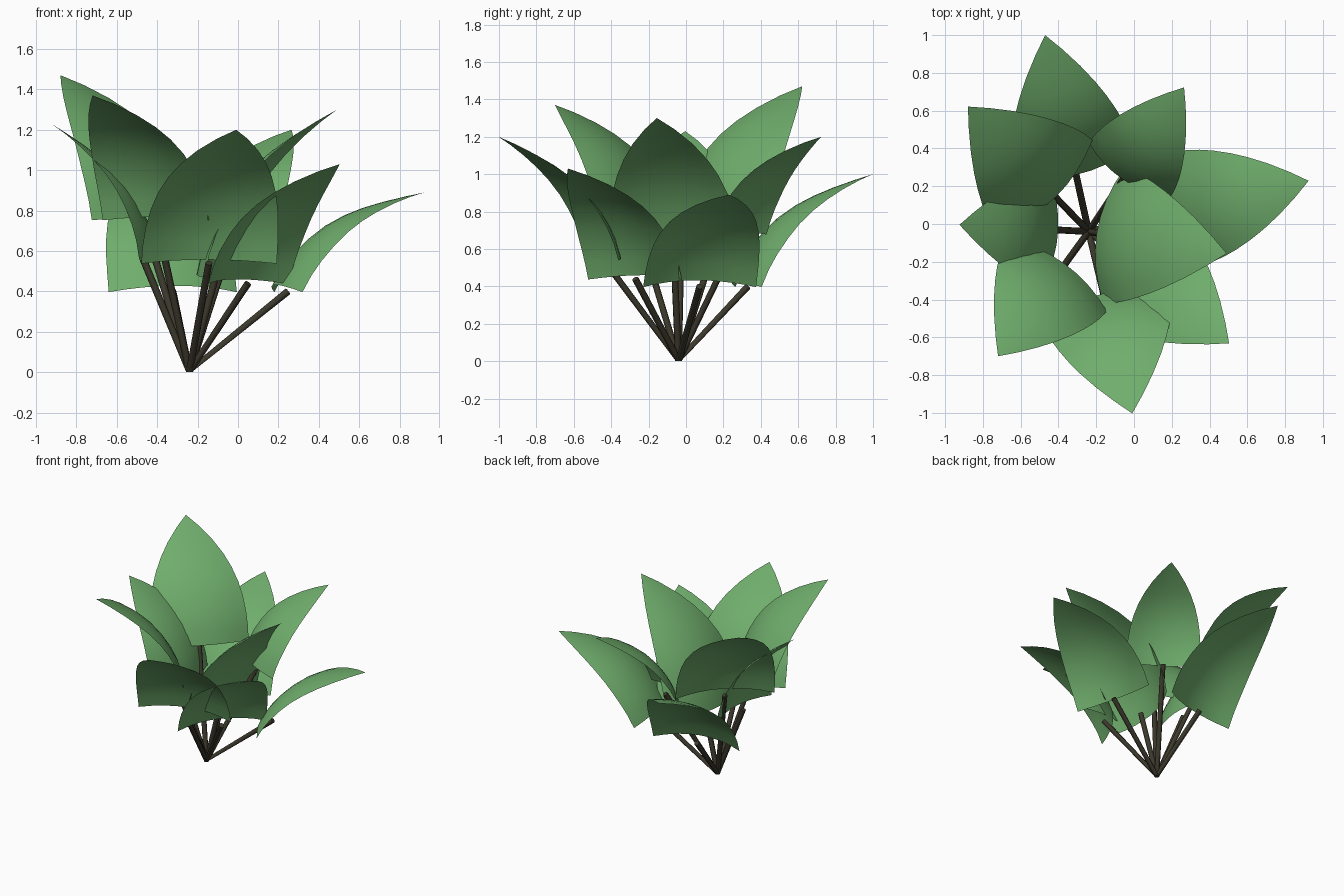
import bpy, math
from mathutils import Vector

if "Cube" in bpy.data.objects:
    bpy.data.objects.remove(bpy.data.objects["Cube"])

ROOT = Vector((-0.24, -0.04, 0.0))


def material(name, colour):
    m = bpy.data.materials.new(name)
    m.diffuse_color = (*colour, 1)
    m.use_nodes = True
    m.node_tree.nodes["Principled BSDF"].inputs["Base Color"].default_value = m.diffuse_color
    return m


GREEN = material("leaf_green", (0.16, 0.42, 0.15))
BROWN = material("stem_brown", (0.045, 0.04, 0.025))

# heading (deg), base radius, base height, tip radius, tip height, half width
LEAVES = [
    (102.5, 0.38, 0.40, 1.065, 1.00, 0.325),
    (56.5, 0.39, 0.68, 0.915, 1.20, 0.26),
    (13, 0.50, 0.40, 1.195, 0.89, 0.31),
    (321.5, 0.37, 0.44, 0.95, 1.03, 0.32),
    (283.5, 0.41, 0.54, 0.99, 1.20, 0.345),
    (234, 0.28, 0.755, 0.816, 1.37, 0.325),
    (177, 0.23, 0.56, 0.685, 1.23, 0.31),
    (134, 0.33, 0.755, 0.92, 1.47, 0.35),
    (351, 0.13, 0.47, 0.74, 1.30, 0.36),
]

# midrib height above the base-to-tip line, as fractions of leaf length
ARCH = [(0, 0.075), (0.1, 0.122), (0.2, 0.153), (0.32, 0.173), (0.43, 0.177),
        (0.55, 0.162), (0.66, 0.134), (0.78, 0.092), (0.9, 0.043), (1, 0)]
CROSS = 8


def make_mesh(name, verts, faces, mat):
    me = bpy.data.meshes.new(name)
    me.from_pydata(verts, [], faces)
    me.materials.append(mat)
    me.polygons.foreach_set("use_smooth", [True] * len(faces))
    ob = bpy.data.objects.new(name, me)
    bpy.context.collection.objects.link(ob)
    return ob


def leaf(name, heading, r0, z0, r1, z1, half):
    a = math.radians(heading)
    out = Vector((math.cos(a), math.sin(a), 0))
    side = Vector((-math.sin(a), math.cos(a), 0))
    base = ROOT + out * r0 + Vector((0, 0, z0))
    chord = ROOT + out * r1 + Vector((0, 0, z1)) - base
    length = chord.length
    along = chord.normalized()
    normal = along.cross(side)
    verts, faces = [], []
    for t, h in ARCH[:-1]:
        w = 1 - t ** 2.4
        for i in range(CROSS + 1):
            s = (2 * i / CROSS - 1) * w
            lift = (h - 0.08 * s * s) * length
            # the middle of the hem dips slightly towards the root
            run = (t - 0.04 * (1 - t) ** 2 * (1 - s * s)) * length
            verts.append(base + along * run + side * s * half + normal * lift)
    verts.append(base + chord)
    row = CROSS + 1
    rows = len(ARCH) - 1
    for j in range(rows - 1):
        for i in range(CROSS):
            k = j * row + i
            faces.append((k + 1, k + row + 1, k + row, k))
    for i in range(CROSS):
        k = (rows - 1) * row + i
        faces.append((k + 1, len(verts) - 1, k))
    make_mesh(name, verts, faces, GREEN)
    return base


def stem(name, end, radius=0.018, sides=8):
    q = (end - ROOT).to_track_quat('Z', 'Y')
    verts, faces = [], []
    for p in (ROOT, end):
        for i in range(sides):
            a = 2 * math.pi * i / sides
            verts.append(p + q @ Vector((radius * math.cos(a), radius * math.sin(a), 0)))
    for v in verts[:sides]:
        v.z = max(v.z, 0)
    for i in range(sides):
        n = (i + 1) % sides
        faces.append((i, n, sides + n, sides + i))
    faces.append(tuple(range(sides, 2 * sides)))
    faces.append(tuple(reversed(range(sides))))
    ob = make_mesh(name, verts, faces, BROWN)
    for p in ob.data.polygons[-2:]:
        p.use_smooth = False


# ring of leaves, each on its own stem
for n, spec in enumerate(LEAVES, 1):
    stem(f"stem_{n}", leaf(f"leaf_{n}", *spec))
